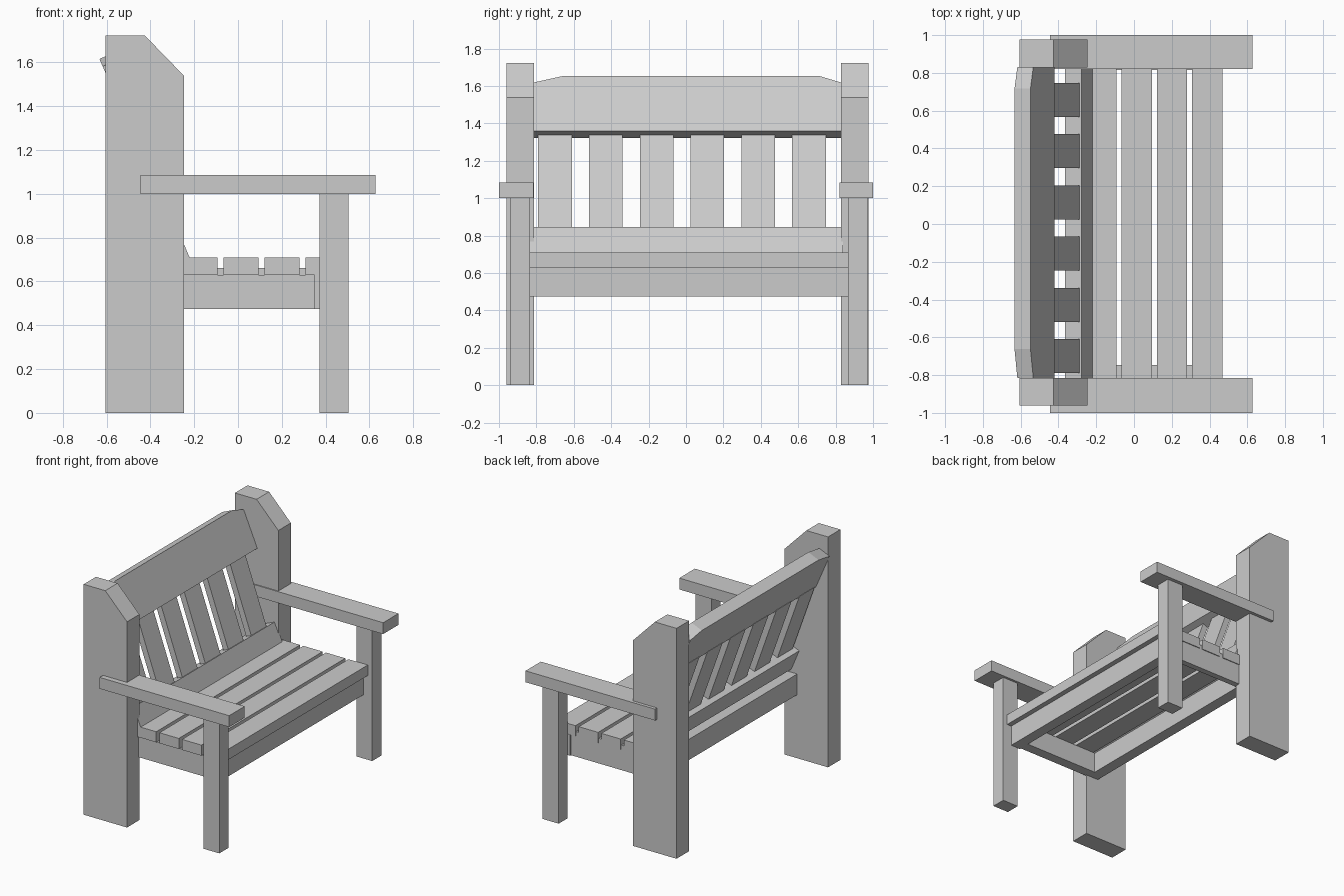
import bpy
from math import hypot

if "Cube" in bpy.data.objects:
    bpy.data.objects.remove(bpy.data.objects["Cube"])


def mesh(name, verts, faces):
    me = bpy.data.meshes.new(name)
    me.from_pydata(verts, [], faces)
    me.update()
    ob = bpy.data.objects.new(name, me)
    bpy.context.collection.objects.link(ob)
    return ob


def prism(name, ring_a, ring_b):
    """Solid between two matching rings of points."""
    n = len(ring_a)
    faces = [tuple(range(n)), tuple(reversed(range(n, 2 * n)))]
    faces += [(i, i + n, (i + 1) % n + n, (i + 1) % n) for i in range(n)]
    return mesh(name, ring_a + ring_b, faces)


def side_prism(name, profile, y0, y1):
    """Extrude an x-z profile along y (profile counter-clockwise seen from -y)."""
    return prism(name, [(x, y0, z) for x, z in profile],
                 [(x, y1, z) for x, z in profile])


def box(name, x0, x1, y0, y1, z0, z1):
    return side_prism(name, [(x0, z0), (x1, z0), (x1, z1), (x0, z1)], y0, y1)


def leaning_board(name, bottom, top, thick, outline):
    """Board whose front face runs bottom -> top in x-z; outline is (y, share of height)."""
    dx, dz = top[0] - bottom[0], top[1] - bottom[1]
    length = hypot(dx, dz)
    bx, bz = -dz / length * thick, dx / length * thick
    front = [(bottom[0] + dx * t, y, bottom[1] + dz * t) for y, t in outline]
    back = [(x + bx, y, z + bz) for x, y, z in front]
    return prism(name, back[::-1], front[::-1])


# Tall back posts with sloped front corner
post = [(-.605, 0), (-.246, 0), (-.246, 1.538), (-.426, 1.723), (-.605, 1.723)]
side_prism("back_post_right", post, -.96, -.814)
side_prism("back_post_left", post, .828, .976)

# Front legs and armrests
box("front_leg_right", .372, .504, -.941, -.834, 0, 1.0)
box("front_leg_left", .372, .504, .866, .973, 0, 1.0)
box("armrest_right", -.444, .627, -1.0, -.816, 1.0, 1.085)
box("armrest_left", -.444, .627, .82, 1.0, 1.0, 1.085)

# Seat frame
box("front_rail", .349, .43, -.838, .87, .475, .63)
box("back_rail", -.35, -.265, -.83, .86, .475, .63)
box("side_rail_right", -.265, .349, -.825, -.747, .475, .63)
box("side_rail_left", -.265, .349, .815, .86, .475, .662)

# Seat slats
for i, x in enumerate((-.253, -.066, .121, .308)):
    box(f"seat_slat_{i + 1}", x, x + .16, -.834, .866, .63, .709)

# Lower and upper back boards
leaning_board("lower_back_board", (-.213, .69), (-.278, .845), .096,
              [(-.834, 0), (.84, 0), (.84, 1), (-.834, 1)])
leaning_board("upper_back_board", (-.42, 1.358), (-.548, 1.652), .092,
              [(-.816, 0), (.83, 0), (.83, .885), (.717, 1), (-.663, 1), (-.816, .885)])

# Back slats
for i in range(6):
    y = -.79 + i * .2715
    leaning_board(f"back_slat_{i + 1}", (-.284, .83), (-.468, 1.345), .045,
                  [(y, 0), (y + .18, 0), (y + .18, 1), (y, 1)])
